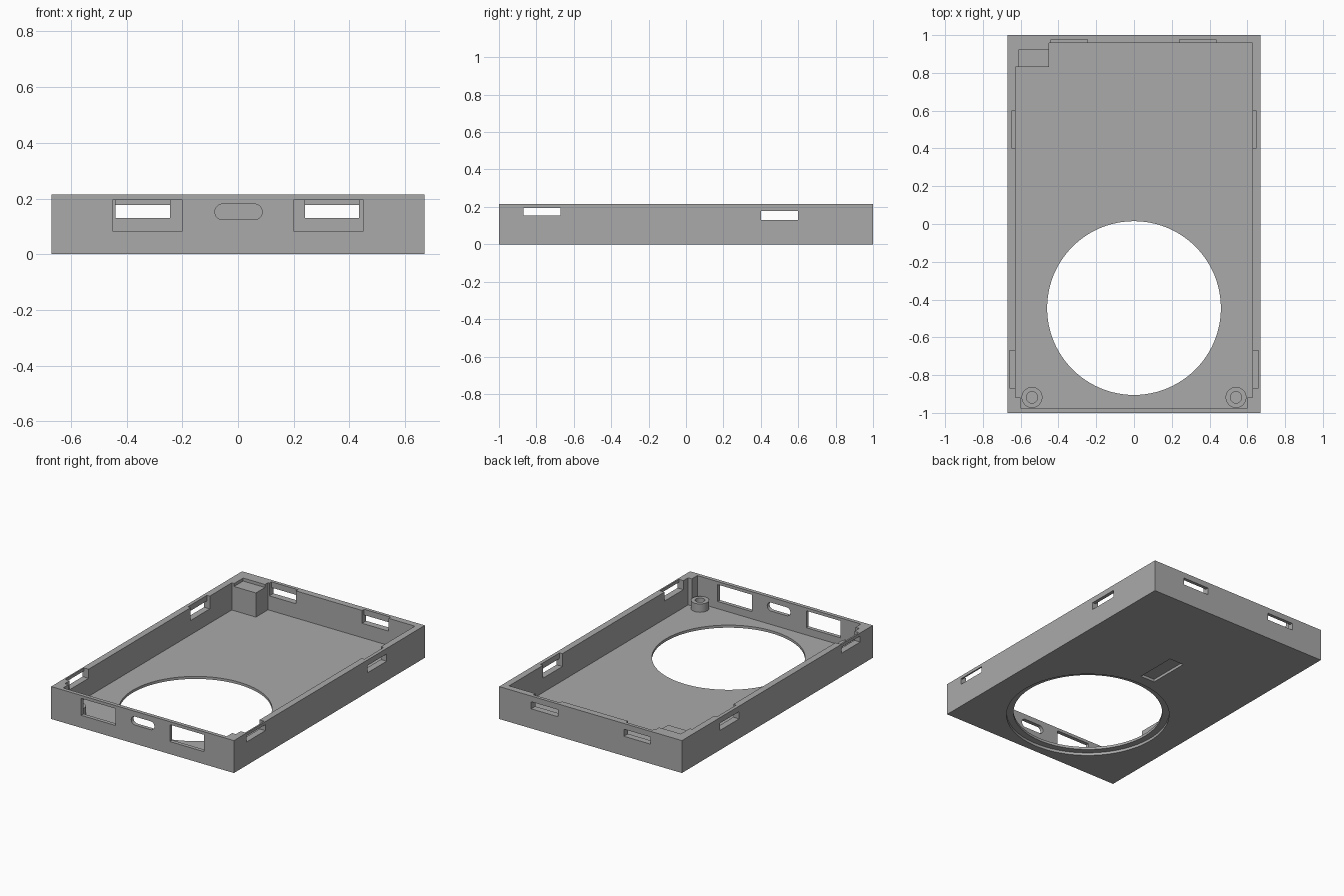
import bpy
import bmesh
import math
from mathutils import Matrix

cube = bpy.data.objects.get("Cube")
if cube:
    bpy.data.objects.remove(cube, do_unlink=True)

grey = bpy.data.materials.new("plain grey")
grey.use_nodes = True
grey.diffuse_color = (0.4, 0.4, 0.4, 1)
grey.node_tree.nodes["Principled BSDF"].inputs["Base Color"].default_value = (0.4, 0.4, 0.4, 1)

W, L, H = 0.67, 1.0, 0.215      # half width, half length, height
IN_X, IN_F, IN_B = 0.627, -0.975, 0.957   # inner wall faces
FLOOR = 0.035
OVER = H + 0.1


def prism(name, outline, z0, z1, matrix=None):
    """Extrude a flat outline from z0 to z1."""
    bm = bmesh.new()
    face = bm.faces.new([bm.verts.new((x, y, z0)) for x, y in outline])
    new = bmesh.ops.extrude_face_region(bm, geom=[face])["geom"]
    top = [v for v in new if isinstance(v, bmesh.types.BMVert)]
    bmesh.ops.translate(bm, verts=top, vec=(0, 0, z1 - z0))
    if matrix:
        bm.transform(matrix)
    bmesh.ops.recalc_face_normals(bm, faces=bm.faces)
    mesh = bpy.data.meshes.new(name)
    bm.to_mesh(mesh)
    bm.free()
    mesh.materials.append(grey)
    ob = bpy.data.objects.new(name, mesh)
    bpy.context.scene.collection.objects.link(ob)
    return ob


def box(name, x0, x1, y0, y1, z0, z1):
    return prism(name, [(x0, y0), (x1, y0), (x1, y1), (x0, y1)], z0, z1)


def circle(cx, cy, r, n):
    return [(cx + r * math.cos(2 * math.pi * i / n), cy + r * math.sin(2 * math.pi * i / n))
            for i in range(n)]


def cut(target, cutter):
    cutter.hide_render = True
    mod = target.modifiers.new("cut", 'BOOLEAN')
    mod.operation = 'DIFFERENCE'
    mod.solver = 'EXACT'
    mod.object = cutter
    bpy.context.view_layer.objects.active = target
    bpy.ops.object.modifier_apply(modifier=mod.name)
    bpy.data.objects.remove(cutter, do_unlink=True)


def smooth(ob):
    bpy.ops.object.select_all(action='DESELECT')
    ob.select_set(True)
    bpy.context.view_layer.objects.active = ob
    bpy.ops.object.shade_smooth_by_angle(angle=math.radians(30))


# Tray: solid block hollowed with an outline that thickens three corners
tray = box("tray", -W, W, -L, L, 0, H)
POST = (-0.61, -0.45, 0.83, 0.925)
FILL_X, FILL_Y = 0.6, -0.918
cavity = [(-FILL_X, IN_F), (FILL_X, IN_F), (FILL_X, FILL_Y), (IN_X, FILL_Y),
          (IN_X, IN_B), (POST[1], IN_B), (POST[1], POST[3]), (POST[0], POST[3]),
          (POST[0], POST[2]), (-IN_X, POST[2]), (-IN_X, FILL_Y), (-FILL_X, FILL_Y)]
cut(tray, prism("cavity", cavity, FLOOR, OVER))

# Large round opening with a shallow step underneath
cut(tray, prism("opening", circle(0, -0.445, 0.46, 96), -0.1, 0.1))
cut(tray, prism("opening_step", circle(0, -0.445, 0.503, 96), -0.1, 0.018))

# Rectangular recess in the underside
cut(tray, box("under_recess", -0.053, 0.053, 0.13, 0.41, -0.1, 0.018))

# Side wall slots, each with a pocket open to the rim
for s in (-1, 1):
    for y0, y1, z0, z1, depth in ((0.4, 0.6, 0.13, 0.178, 0.647),
                                  (-0.868, -0.67, 0.155, 0.195, 0.66)):
        a, b, c = sorted((s * 0.6, s * depth)), sorted((s * 0.6, s * 0.8)), (y0, y1)
        cut(tray, box("side_pocket", *a, *c, z0, OVER))
        cut(tray, box("side_slot", *b, *c, z0, z1))

# Back wall slots and pockets
for x0 in (-0.44, 0.24):
    x1 = x0 + 0.195
    cut(tray, box("back_pocket", x0, x1, 0.94, 0.978, 0.13, OVER))
    cut(tray, box("back_slot", x0, x1, 0.94, 1.1, 0.13, 0.177))

# Front wall windows and rounded slot
for x0 in (-0.45, 0.2):
    cut(tray, box("front_window", x0, x0 + 0.25, -1.1, -0.96, 0.083, 0.195))
slot, r = [], 0.028
for cx, start in ((0.059, -90), (-0.055, 90)):
    for i in range(17):
        t = math.radians(start + 180 * i / 16)
        slot.append((cx + r * math.cos(t), 0.152 + r * math.sin(t)))
cut(tray, prism("front_slot", slot, 0.96, 1.1, Matrix.Rotation(math.pi / 2, 4, 'X')))
smooth(tray)

# Corner post, slightly lower than the rim
box("corner_post", *POST, FLOOR, 0.195)

# Screw bosses in the front corners
for s, side in ((-1, "right"), (1, "left")):
    boss = prism(side + "_screw_boss", circle(s * 0.54, -0.918, 0.055, 40), FLOOR - 0.01, 0.09)
    cut(boss, prism("screw_hole", circle(s * 0.54, -0.918, 0.03, 32), 0, 0.2))
    smooth(boss)
